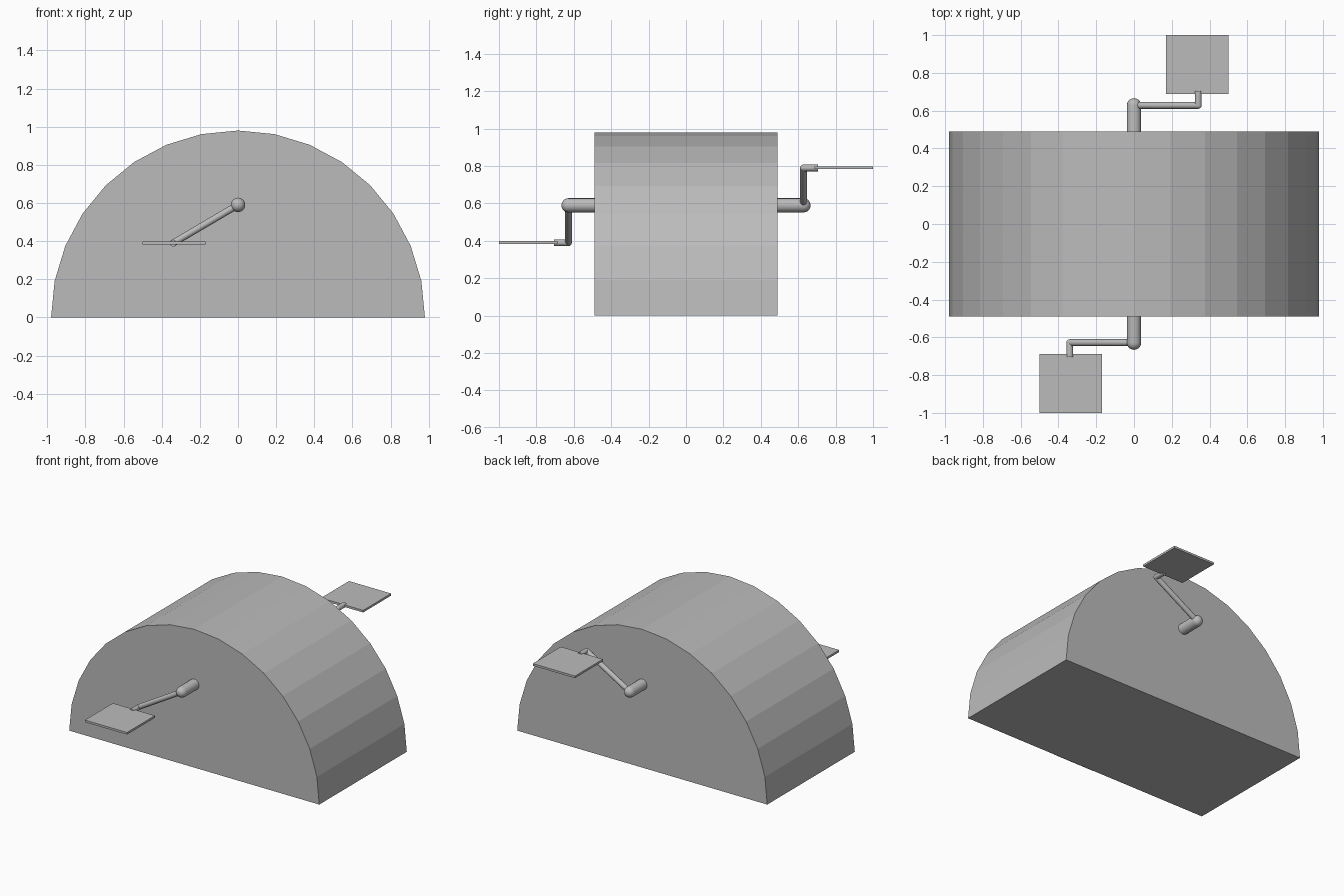
import bpy, bmesh, math
from mathutils import Vector

if "Cube" in bpy.data.objects:
    bpy.data.objects.remove(bpy.data.objects["Cube"])

grey = bpy.data.materials.new("mid_grey")
grey.diffuse_color = (0.5, 0.5, 0.5, 1)
grey.use_nodes = True
grey.node_tree.nodes["Principled BSDF"].inputs["Base Color"].default_value = grey.diffuse_color


def finish(name, bm, smooth=False):
    bmesh.ops.recalc_face_normals(bm, faces=bm.faces[:])
    mesh = bpy.data.meshes.new(name)
    bm.to_mesh(mesh)
    bm.free()
    obj = bpy.data.objects.new(name, mesh)
    bpy.context.collection.objects.link(obj)
    mesh.materials.append(grey)
    if smooth:
        bpy.ops.object.select_all(action='DESELECT')
        obj.select_set(True)
        bpy.context.view_layer.objects.active = obj
        bpy.ops.object.shade_smooth_by_angle(angle=math.radians(40))
    return obj


def rod(name, a, b, radius, round_start=False, round_end=False):
    """Round bar from a to b, with optional domed ends (one lathed profile)."""
    a, b = Vector(a), Vector(b)
    length = (b - a).length
    quarter = [i * math.pi / 12 for i in range(7)]
    start = [(radius * math.sin(t), -radius * math.cos(t)) for t in quarter] if round_start else [(0, 0), (radius, 0)]
    end = [(radius * math.cos(t), length + radius * math.sin(t)) for t in quarter] if round_end else [(radius, length), (0, length)]
    bm = bmesh.new()
    verts = [bm.verts.new((r, 0, z)) for r, z in start + end]
    edges = [bm.edges.new(p) for p in zip(verts, verts[1:])]
    bmesh.ops.spin(bm, geom=verts + edges, cent=(0, 0, 0), axis=(0, 0, 1),
                   angle=math.tau, steps=16, use_merge=True)
    bmesh.ops.remove_doubles(bm, verts=bm.verts[:], dist=1e-5)
    obj = finish(name, bm, smooth=True)
    obj.rotation_mode = 'QUATERNION'
    obj.rotation_quaternion = (b - a).to_track_quat('Z', 'Y')
    obj.location = a
    return obj


def box(name, lo, hi):
    bm = bmesh.new()
    bmesh.ops.create_cube(bm, size=1)
    for v in bm.verts:
        v.co = [l + (c + 0.5) * (h - l) for c, l, h in zip(v.co, lo, hi)]
    return finish(name, bm)


# Half-drum housing, 16 flat facets
R, HALF = 0.98, 0.49
bm = bmesh.new()
arc = [bm.verts.new((R * math.cos(i * math.pi / 16), -HALF, R * math.sin(i * math.pi / 16)))
       for i in range(17)]
face = bm.faces.new(arc)
new = bmesh.ops.extrude_face_region(bm, geom=[face])["geom"]
bmesh.ops.translate(bm, vec=(0, 2 * HALF, 0),
                    verts=[g for g in new if isinstance(g, bmesh.types.BMVert)])
finish("housing", bm)

# Axle through the housing, domed at both ends
AZ, AY = 0.59, 0.628
rod("axle", (0, -AY, AZ), (0, AY, AZ), 0.038, True, True)

# Cranks and pedals, opposite each other
for side, s in (("front", -1), ("back", 1)):
    px, pz = 0.34 * s, AZ + 0.2 * s
    rod(side + "_crank_arm", (0, s * AY, AZ), (px, s * AY, pz), 0.018, False, True)
    rod(side + "_pedal_spindle", (px, s * AY, pz), (px, s * 0.705, pz), 0.018, True, False)
    xs = sorted((0.17 * s, 0.5 * s))
    ys = sorted((0.687 * s, 1.0 * s))
    box(side + "_pedal", (xs[0], ys[0], pz - 0.007), (xs[1], ys[1], pz + 0.008))
